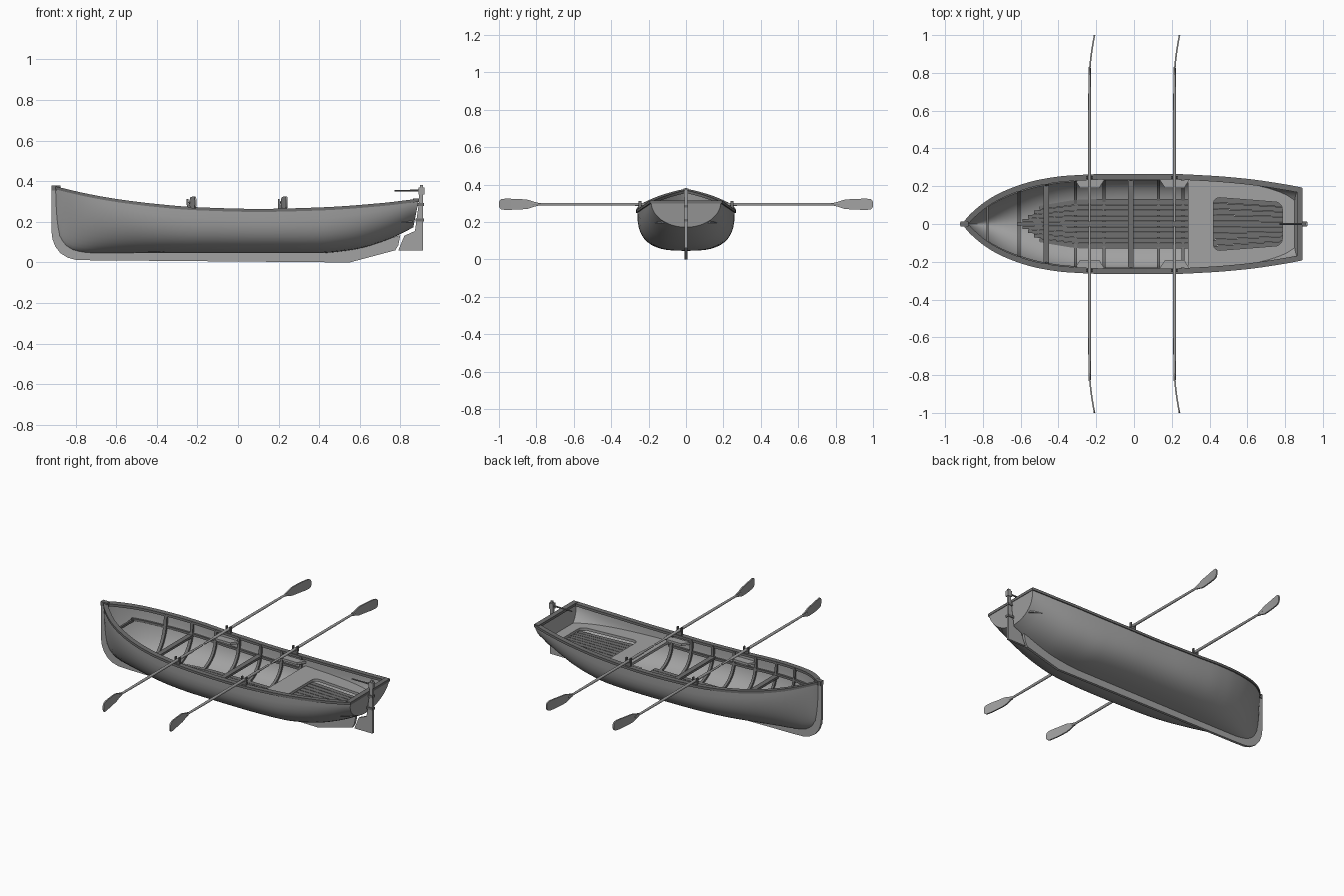
import bpy, bmesh, math

if "Cube" in bpy.data.objects:
    bpy.data.objects.remove(bpy.data.objects["Cube"])


def material(name, v):
    m = bpy.data.materials.new(name)
    m.diffuse_color = (v, v, v, 1)
    m.use_nodes = True
    m.node_tree.nodes["Principled BSDF"].inputs["Base Color"].default_value = m.diffuse_color
    return m


LIGHT = material("light grey", 0.36)
DARK = material("dark grey", 0.16)


def curve(pts):
    """Monotone cubic through (x, value) points."""
    d = [(b[1] - a[1]) / (b[0] - a[0]) for a, b in zip(pts, pts[1:])]
    m = [d[0]] + [0 if a * b <= 0 else 2 * a * b / (a + b) for a, b in zip(d, d[1:])] + [d[-1]]

    def f(x):
        x = min(max(x, pts[0][0]), pts[-1][0])
        i = 0
        while i < len(pts) - 2 and x > pts[i + 1][0]:
            i += 1
        h = pts[i + 1][0] - pts[i][0]
        t = (x - pts[i][0]) / h
        return ((2*t**3 - 3*t*t + 1) * pts[i][1] + (t**3 - 2*t*t + t) * h * m[i]
                + (3*t*t - 2*t**3) * pts[i + 1][1] + (t**3 - t*t) * h * m[i + 1])
    return f


# Hull lines: half beam, sheer height, keel height, section fullness
W = curve([(-.9, .006), (-.88, .032), (-.85, .062), (-.78, .118), (-.7, .163), (-.6, .202), (-.5, .229),
           (-.35, .25), (-.1, .26), (.15, .26), (.4, .25), (.6, .233), (.8, .204), (.89, .187)])
S = curve([(-.9, .37), (-.75, .335), (-.6, .308), (-.4, .283), (-.2, .267), (.1, .259), (.4, .266),
           (.7, .287), (.89, .309)])
K = curve([(-.9, .3), (-.895, .2), (-.88, .125), (-.85, .08), (-.8, .056), (-.72, .046), (.4, .046),
           (.55, .06), (.7, .096), (.8, .13), (.89, .172)])
N = curve([(-.9, 1.5), (-.6, 2.1), (-.2, 2.8), (.3, 2.9), (.65, 2.4), (.89, 2.0)])


def dims(x, inset):
    slope = (W(x + .004) - W(x - .004)) / .008
    w = max(W(x) - inset * math.sqrt(1 + slope * slope), .0006)
    return w, min(K(x) + inset, S(x) - .003)


def rake(x, z):
    return x - .2 * (S(x) - z) * max(0, (x - .65) / .24)


def section(x, inset=0, steps=12):
    """Cross-section of the hull from one sheer to the other."""
    w, k = dims(x, inset)
    out = []
    for i in range(-steps, steps + 1):
        a = abs(i) / steps * math.pi / 2
        y = math.copysign(w * math.sin(a) ** (2 / N(x)), i)
        z = S(x) - (S(x) - k) * max(math.cos(a), 0) ** (2 / N(x))
        out.append((rake(x, z), y, z))
    return out


def inner_y(x, z, inset=.014):
    w, k = dims(x, inset)
    t = min(max((z - k) / (S(x) - k), 0), 1)
    return w * (1 - (1 - t) ** N(x)) ** (1 / N(x))


def loft(name, rings, mat, smooth=False):
    """Closed solid through rings with equal point counts."""
    bm = bmesh.new()
    vs = [[bm.verts.new(p) for p in r] for r in rings]
    n = len(rings[0])
    for a, b in zip(vs, vs[1:]):
        for i in range(n):
            bm.faces.new((a[i], a[(i + 1) % n], b[(i + 1) % n], b[i]))
    bm.faces.new(vs[0])
    bm.faces.new(vs[-1])
    bmesh.ops.recalc_face_normals(bm, faces=bm.faces)
    me = bpy.data.meshes.new(name)
    bm.to_mesh(me)
    bm.free()
    me.materials.append(mat)
    ob = bpy.data.objects.new(name, me)
    bpy.context.collection.objects.link(ob)
    if smooth:
        bpy.ops.object.select_all(action='DESELECT')
        ob.select_set(True)
        bpy.context.view_layer.objects.active = ob
        bpy.ops.object.shade_smooth_by_angle(angle=math.radians(40))
    return ob


def box(name, x0, x1, y0, y1, z0, z1, mat):
    return loft(name, [[(x, y0, z0), (x, y1, z0), (x, y1, z1), (x, y0, z1)] for x in (x0, x1)], mat)


def plate(name, pts, t, mat):
    """Upright plate from an x-z outline."""
    return loft(name, [[(x, y, z) for x, z in pts] for y in (-t, t)], mat)


def strip(name, xs, lo, hi, z, t, mat):
    """Flat board between two edge functions."""
    return loft(name, [[(x, lo(x), z), (x, hi(x), z), (x, hi(x), z - t), (x, lo(x), z - t)] for x in xs], mat)


def span(a, b, n):
    return [a + (b - a) * i / n for i in range(n + 1)]


# Hull shell and transom
stations = [-.9, -.8975, -.895, -.89, -.885, -.88, -.87, -.86] + span(-.845, .89, 56)
loft("hull", [section(x) + section(x, .014)[::-1] for x in stations], LIGHT, True)
loft("transom", [[(x + d, y, z) for x, y, z in section(.89)] for d in (-.02, .001)], LIGHT)

# Stem and keel
plate("stem_and_keel", [(-.92, .378), (-.92, .16), (-.914, .115), (-.9, .078), (-.875, .046), (-.84, .024),
                        (-.8, .013), (-.74, .011), (.55, 0), (.775, .06), (.79, .085), (.8, .135), (.7, .103),
                        (.55, .066), (.4, .052), (-.72, .052), (-.8, .062), (-.85, .088), (-.878, .13),
                        (-.89, .2), (-.885, .378)], .008, LIGHT)
box("stem_head", -.918, -.875, -.013, .013, .355, .38, DARK)

# Gunwales, inner risers
xs_rail = [-.9, -.89, -.88, -.87, -.86, -.85] + span(-.83, .89, 50)
for s, side in ((1, "port"), (-1, "starboard")):
    rings = []
    for x in xs_rail:
        yo, yi, z = W(x) + .006, dims(x, .024)[0], S(x)
        rings.append([(x, s * yo, z + .005), (x, s * yi, z + .005), (x, s * yi, z - .01), (x, s * yo, z - .01)])
    loft("gunwale_" + side, rings, DARK, True)
    rings = []
    for x in span(-.78, .28, 30):
        z = S(x) - .065
        y = inner_y(x, z)
        rings.append([(x, s * (y + .004), z), (x, s * (y - .012), z),
                      (x, s * (y - .012), z - .014), (x, s * (y + .004), z - .014)])
    loft("riser_" + side, rings, DARK, True)
box("stern_rail", .862, .892, -.19, .19, .299, .315, DARK)

# Ribs
for i, x in enumerate((-.61, -.46, -.31, -.16, -.015, .13, .26)):
    rings = []
    corners = [section(x + d, ins, 10) for d, ins in ((-.008, .012), (.008, .012), (.008, .026), (-.008, .026))]
    loft(f"rib_{i}", [list(c) for c in zip(*corners)], DARK, True)

# Thwarts and bow beam
for i, (x, z, h) in enumerate(((-.465, .215, .015), (-.018, .2, .015), (-.775, .27, .006))):
    strip(f"thwart_{i}", [x - h, x + h], lambda q: -inner_y(q, z), lambda q: inner_y(q, z), z, .014, DARK)

# Main floor boards, tapering toward the bow
taper = curve([(-.62, .55), (-.45, .8), (-.25, 1), (.3, 1)])
for i in range(9):
    y = -.131 + i * .0294
    strip(f"floor_board_{i}", span(-.62 + .12 * abs(i - 4) / 4, .3, 14),
          lambda q: y * taper(q), lambda q: (y + .027) * taper(q), .083, .008, DARK)

# Stern bench with rounded opening
ZB = .212


def opening(x):
    o = .142 - .028 * (x - .42) / .36
    r = .035
    for d in (x - .42, .785 - x):
        if d < r:
            o -= r - math.sqrt(max(r * r - (r - d) ** 2, 0))
    return o


strip("bench_cross", span(.285, .42, 5), lambda q: -inner_y(q, ZB), lambda q: inner_y(q, ZB), ZB, .016, LIGHT)
strip("bench_aft", span(.785, .86, 3), lambda q: -inner_y(q, ZB), lambda q: inner_y(q, ZB), ZB, .016, LIGHT)
xs = [.42, .423, .43, .44, .455] + span(.48, .74, 8) + [.755, .767, .776, .782, .785]
for s, side in ((1, "port"), (-1, "starboard")):
    strip("bench_side_" + side, xs, lambda q: s * opening(q), lambda q: s * inner_y(q, ZB), ZB, .016, LIGHT)

# Stern floor slats inside the opening
for i in range(9):
    y = -.148 + i * .033
    edge = max(abs(y), abs(y + .03))
    strip(f"stern_slat_{i}", span(.4, .8, 8),
          lambda q: y * (1 - .55 * (q - .4)), lambda q: (y + .03) * (1 - .55 * (q - .4)), .182, .008, DARK)

# Rudder, stock, straps and tiller
plate("rudder", [(.79, .06), (.912, .06), (.912, .36), (.892, .36), (.892, .3), (.872, .155), (.82, .132)],
      .007, LIGHT)
box("rudder_head", .89, .918, -.011, .011, .335, .37, LIGHT)
box("rudder_cap", .897, .911, -.006, .006, .37, .382, LIGHT)
for z in (.21, .285):
    box("rudder_strap", .875, .916, -.012, .012, z - .007, z + .007, DARK)
loft("tiller", [[(x, r * math.cos(a * math.pi / 4), .354 + r * math.sin(a * math.pi / 4)) for a in range(8)]
                for x, r in ((.77, .004), (.84, .004), (.9, .006))], DARK, True)

# Oars, oarlocks and pads
half = curve([(.79, .008), (.815, .014), (.85, .025), (.9, .028), (.96, .03), (.985, .028), (.995, .022), (1, .012)])
ZO = .295
for x0 in (-.235, .215):
    for s, side in ((1, "port"), (-1, "starboard")):
        loft("oar_shaft_" + side,
             [[(x0 + r * math.cos(a * math.pi / 5), s * y, ZO + r * math.sin(a * math.pi / 5)) for a in range(10)]
              for y, r in ((.01, .006), (.1, .006), (.11, .0085), (.6, .008), (.83, .006))], LIGHT, True)
        rings = []
        for y in span(.79, .97, 12) + [.98, .988, .995, 1]:
            h, t = half(y), .004
            x = x0 + .026 * ((y - .79) / .21) ** 1.6
            rings.append([(x - t, s * y, ZO - h), (x + t, s * y, ZO - h), (x + t, s * y, ZO + h), (x - t, s * y, ZO + h)])
        loft("oar_blade_" + side, rings, LIGHT, True)
        ys = sorted((s * .239, s * .253))
        box("oarlock_base", x0 - .017, x0 + .017, *ys, .262, .286, DARK)
        for d in (-.014, .014):
            box("oarlock_horn", x0 + d - .004, x0 + d + .004, *ys, .282, .312, DARK)
        zp = .245
        loft("oarlock_pad", [[(x0 - .08, s * .236, z), (x0 + .08, s * .236, z), (x0 + .05, s * .19, z),
                              (x0 - .05, s * .19, z)] for z in (zp, zp - .014)], LIGHT)
